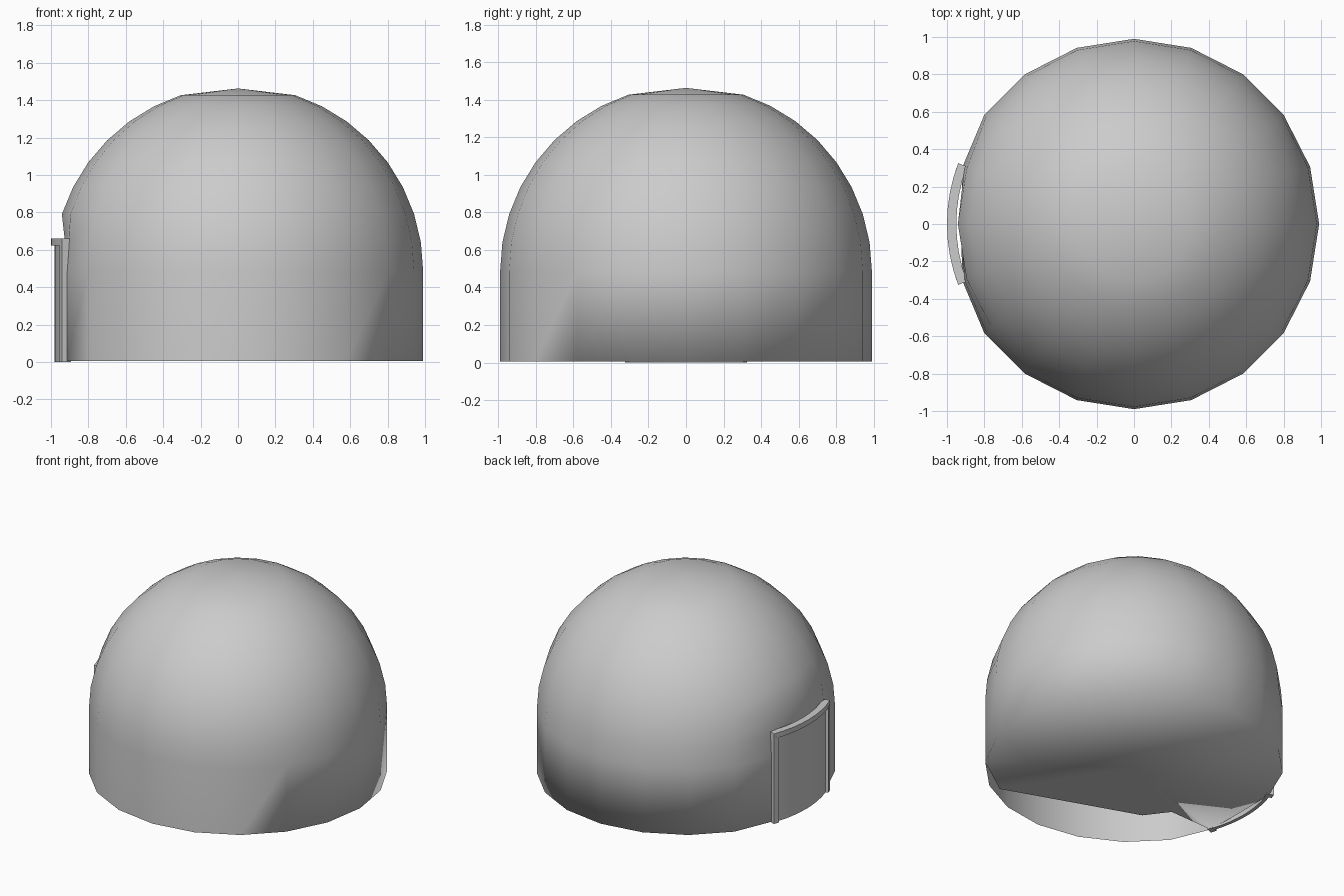
import bpy, bmesh, math
from mathutils import Vector

if "Cube" in bpy.data.objects:
    bpy.data.objects.remove(bpy.data.objects["Cube"])

SIDES, R, BASE_Z, SPRING_Z = 20, 0.99, 0.005, 0.485


def finish(name, bm, sharp=None):
    bmesh.ops.recalc_face_normals(bm, faces=bm.faces)
    me = bpy.data.meshes.new(name)
    bm.to_mesh(me)
    bm.free()
    ob = bpy.data.objects.new(name, me)
    bpy.context.collection.objects.link(ob)
    for p in me.polygons:
        p.use_smooth = True
    if sharp:
        bpy.ops.object.select_all(action='DESELECT')
        ob.select_set(True)
        bpy.context.view_layer.objects.active = ob
        bpy.ops.object.shade_smooth_by_angle(angle=math.radians(sharp))
    return ob


# Dome shell: straight wall, then half sphere, pushed in behind the door
bm = bmesh.new()
profile = [(R, BASE_Z)] + [(R * math.cos(math.radians(9 * k)),
                            SPRING_Z + R * math.sin(math.radians(9 * k))) for k in range(10)]
rings = []
for r, z in profile[:-1]:
    ring = []
    for i in range(SIDES):
        a = 2 * math.pi * i / SIDES
        x, y = r * math.cos(a), r * math.sin(a)
        if z < 0.7:
            if i == 10:
                x = -0.925
            elif i in (9, 11):
                x, y = x * 0.975, y * 0.99
        ring.append(bm.verts.new((x, y, z)))
    rings.append(ring)
for lo, hi in zip(rings, rings[1:]):
    for i in range(SIDES):
        j = (i + 1) % SIDES
        bm.faces.new((lo[i], lo[j], hi[j], hi[i]))
apex = bm.verts.new((0, 0, profile[-1][1]))
for i in range(SIDES):
    bm.faces.new((rings[-1][i], rings[-1][(i + 1) % SIDES], apex))

# Floor: joined to the wall, with an open crescent along the front
base = rings[0]
inner = [bm.verts.new((x, y, BASE_Z)) for x, y in ((-0.57, -0.29), (-0.45, -0.45), (0.50, -0.79))]
floor = [base[i % SIDES] for i in range(18, 32)] + inner
centre = bm.verts.new((0, 0, BASE_Z))
for a, b in zip(floor, floor[1:] + floor[:1]):
    bm.faces.new((a, b, centre))
finish("dome", bm)


# Door parts are blocks bent to one shallow arc
def arc_block(name, y0, y1, z0, z1, r_out, r_in, steps):
    bm = bmesh.new()
    sections = []
    for k in range(steps + 1):
        a = math.asin((y0 + (y1 - y0) * k / steps) / 0.91)
        d = Vector((-math.cos(a), math.sin(a), 0))
        c = Vector((-0.09, 0, 0))
        sections.append([bm.verts.new(c + d * r + Vector((0, 0, z)))
                         for r, z in ((r_out, z0), (r_out, z1), (r_in, z1), (r_in, z0))])
    for s, t in zip(sections, sections[1:]):
        for i in range(4):
            j = (i + 1) % 4
            bm.faces.new((s[i], s[j], t[j], t[i]))
    bm.faces.new(sections[0])
    bm.faces.new(sections[-1][::-1])
    return finish(name, bm, 30)


arc_block("door_panel", -0.29, 0.29, 0, 0.63, 0.89, 0.865, 8)
arc_block("door_lintel", -0.325, 0.325, 0.622, 0.66, 0.91, 0.86, 8)
for side, name in ((-1, "door_post_front"), (1, "door_post_back")):
    arc_block(name, *sorted((side * 0.285, side * 0.325)), 0, 0.63, 0.91, 0.86, 1)
